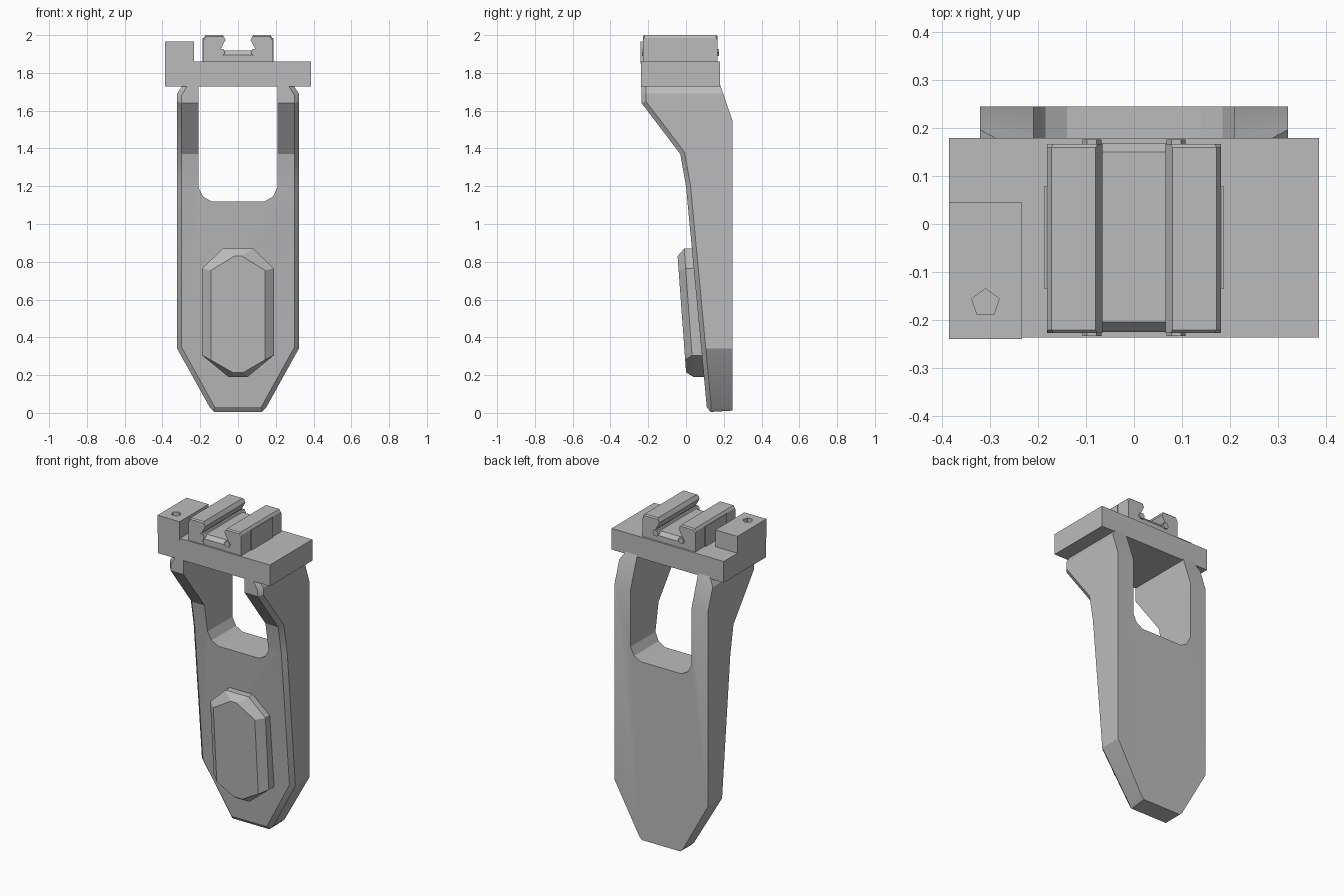
import bpy
import bmesh
from math import radians
from mathutils import Vector

if "Cube" in bpy.data.objects:
    bpy.data.objects.remove(bpy.data.objects["Cube"], do_unlink=True)

GREY = 0.5
mat = bpy.data.materials.new("plain grey")
mat.use_nodes = True
mat.diffuse_color = (GREY, GREY, GREY, 1)
mat.node_tree.nodes["Principled BSDF"].inputs["Base Color"].default_value = (GREY, GREY, GREY, 1)

# Places a profile point (u, v) at depth w along an axis
PLACE = {
    "x": lambda u, v, w: (w, u, v),
    "y": lambda u, v, w: (u, w, v),
    "z": lambda u, v, w: (u, v, w),
}


def finish(bm, name):
    bmesh.ops.recalc_face_normals(bm, faces=bm.faces)
    mesh = bpy.data.meshes.new(name)
    bm.to_mesh(mesh)
    bm.free()
    mesh.materials.append(mat)
    ob = bpy.data.objects.new(name, mesh)
    bpy.context.collection.objects.link(ob)
    return ob


def loft(name, loops):
    """Skin a row of equal-length point loops and cap both ends."""
    bm = bmesh.new()
    rings = [[bm.verts.new(p) for p in loop] for loop in loops]
    for a, b in zip(rings, rings[1:]):
        for i in range(len(a)):
            j = (i + 1) % len(a)
            bm.faces.new((a[i], a[j], b[j], b[i]))
    bm.faces.new(rings[0])
    bm.faces.new(rings[-1])
    return finish(bm, name)


def prism(name, profile, axis, lo, hi):
    return loft(name, [[PLACE[axis](u, v, w) for u, v in profile] for w in (lo, hi)])


def box(name, x, y, z):
    return prism(name, [(x[0], y[0]), (x[1], y[0]), (x[1], y[1]), (x[0], y[1])], "z", *z)


def mirrored(half):
    return half + [(-u, v) for u, v in reversed(half)]


def cut(ob, tool, operation="DIFFERENCE"):
    mod = ob.modifiers.new("cut", "BOOLEAN")
    mod.operation = operation
    mod.solver = "EXACT"
    mod.object = tool
    bpy.context.view_layer.objects.active = ob
    bpy.ops.object.modifier_apply(modifier=mod.name)
    bpy.data.objects.remove(tool, do_unlink=True)


def chamfer(ob, width, rule):
    """Flat bevel on the edges whose two face normals satisfy the rule."""
    bm = bmesh.new()
    bm.from_mesh(ob.data)
    bm.normal_update()
    edges = [e for e in bm.edges if len(e.link_faces) == 2 and rule(e)]
    bmesh.ops.bevel(bm, geom=edges, offset=width, segments=1, affect="EDGES")
    bm.to_mesh(ob.data)
    bm.free()


# Body: side profile trimmed to the front outline
body = prism("body", [
    (0.245, 0.012), (0.245, 1.55), (0.18, 1.74), (-0.235, 1.74), (-0.235, 1.64),
    (-0.03, 1.37), (0.0, 1.2), (0.11, 0.03), (0.13, 0.005)], "x", -0.5, 0.5)
outline = prism("outline", mirrored([
    (0.12, 0.0), (0.15, 0.03), (0.322, 0.34), (0.322, 1.69), (0.29, 1.74)]), "y", -0.5, 0.5)
cut(body, outline, "INTERSECT")


def front_side_edge(e):
    normals = [f.normal for f in e.link_faces]
    front = any(n.y < -0.3 for n in normals)
    side = any(abs(n.x) > 0.8 and abs(n.y) < 0.05 for n in normals)
    return front and side


chamfer(body, 0.024, front_side_edge)
window = prism("window", mirrored([
    (0.14, 1.12), (0.185, 1.145), (0.21, 1.195), (0.21, 1.9)]), "y", -0.6, 0.6)
cut(body, window)

# Raised pad on the front, leaning with the body
outer = mirrored([(0.05, 0.19), (0.19, 0.305), (0.19, 0.765), (0.08, 0.87)])
inner = mirrored([(0.03, 0.215), (0.143, 0.28), (0.143, 0.755), (0.02, 0.83)])


def lean(points, depth):
    return [(u, depth - 0.073 * v, v) for u, v in points]


loft("front_pad", [lean(inner, 0.016), lean(outer, 0.054), lean(outer, 0.15)])

# Cross bar and the block on its right end
box("cross_bar", (-0.386, 0.386), (-0.237, 0.18), (1.728, 1.86))
block = box("end_block", (-0.386, -0.234), (-0.24, 0.045), (1.85, 1.965))
bm = bmesh.new()
bmesh.ops.create_cone(bm, cap_ends=True, segments=5, radius1=0.03, radius2=0.03, depth=0.12)
bmesh.ops.translate(bm, verts=bm.verts, vec=Vector((-0.31, -0.165, 1.965)))
cut(block, finish(bm, "screw_hole"))

# Clamp floor with sloped ends
prism("clamp_floor", [
    (-0.225, 1.85), (-0.225, 1.895), (-0.205, 1.918), (0.15, 1.918),
    (0.168, 1.895), (0.168, 1.85)], "x", -0.1, 0.1)

# Clamp jaws with undercut inner faces, side plates and end bolts
jaw = [(0.075, 1.85), (0.182, 1.85), (0.182, 1.985), (0.172, 2.0),
       (0.08, 2.0), (0.066, 1.975), (0.09, 1.93)]
for side, s in (("left", 1), ("right", -1)):
    rail = prism(side + "_jaw", [(s * u, v) for u, v in jaw], "y", -0.228, 0.167)
    chamfer(rail, 0.007, lambda e: any(abs(f.normal.y) > 0.9 for f in e.link_faces)
            and any(f.normal.z > 0.5 for f in e.link_faces))
    box(side + "_jaw_plate", sorted((s * 0.17, s * 0.188)), (-0.135, 0.078), (1.85, 1.985))
    hexagon = [(s * 0.088 + 0.02 * Vector((1, 0)).x * c, 1.908 + 0.02 * d)
               for c, d in ((1, 0), (.5, .87), (-.5, .87), (-1, 0), (-.5, -.87), (.5, -.87))]
    prism(side + "_bolt", hexagon, "y", -0.234, 0.176)

# Soften only the shallow bends of the body
bpy.ops.object.select_all(action="DESELECT")
body.select_set(True)
bpy.context.view_layer.objects.active = body
bpy.ops.object.shade_smooth_by_angle(angle=radians(25))
